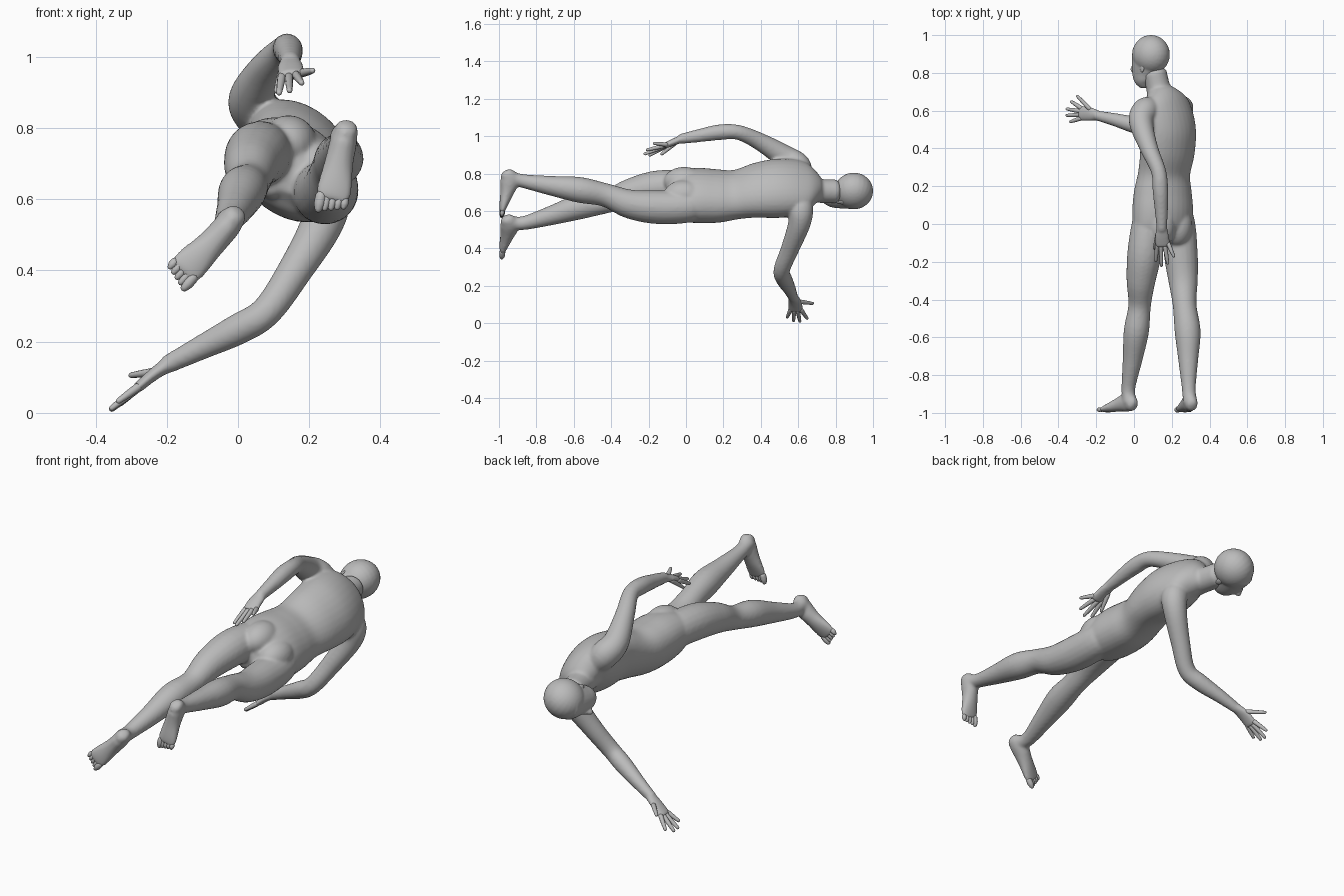
import bpy, bmesh, math
from mathutils import Vector, Matrix

skin = bpy.data.materials.new("grey_skin")
skin.diffuse_color = (0.5, 0.5, 0.5, 1)
Y = (0, 1, 0)


def catmull(pts, steps):
    """Smooth interpolation through rows of numbers."""
    rows = []
    for i in range(len(pts) - 1):
        a, b, c, d = (pts[max(i - 1, 0)], pts[i], pts[i + 1], pts[min(i + 2, len(pts) - 1)])
        for k in range(steps):
            t = k / steps
            rows.append([0.5 * (2 * q + (r - p) * t + (2 * p - 5 * q + 4 * r - s) * t * t
                                + (3 * q - p - 3 * r + s) * t ** 3)
                         for p, q, r, s in zip(a, b, c, d)])
    rows.append(list(pts[-1]))
    return rows


def loft(bm, pts, up=(0, 0, 1), steps=5, n=20, cap=0.5):
    """Tube through (x, y, z, half width, half height, twist in degrees)."""
    pts = [list(p) + [p[3]] * (len(p) == 4) for p in pts]
    pts = [p + [0] * (len(p) == 5) for p in pts]
    rows = catmull(pts, steps)
    cen = [Vector(r[:3]) for r in rows]
    rings = []
    for i, r in enumerate(rows):
        t = (cen[min(i + 1, len(cen) - 1)] - cen[max(i - 1, 0)]).normalized()
        side = t.cross(Vector(up)).normalized()
        rot = Matrix.Rotation(math.radians(r[5]), 3, t)
        side, nor = rot @ side, rot @ side.cross(t)
        rings.append([bm.verts.new(cen[i] + side * r[3] * math.cos(a) + nor * r[4] * math.sin(a))
                      for a in (2 * math.pi * k / n for k in range(n))])
    faces = []
    for p, q in zip(rings, rings[1:]):
        faces += [bm.faces.new((p[k], p[(k + 1) % n], q[(k + 1) % n], q[k])) for k in range(n)]
    # rounded end caps
    for ring, i, j in ((rings[0], 0, 1), (rings[-1], -1, -2)):
        d = (cen[i] - cen[j]).normalized() * min(rows[i][3:5])
        mid = [bm.verts.new(cen[i] + (v.co - cen[i]) * 0.7 + d * cap * 0.7) for v in ring]
        tip = bm.verts.new(cen[i] + d * cap)
        for k in range(n):
            m = (k + 1) % n
            faces.append(bm.faces.new((ring[k], ring[m], mid[m], mid[k])))
            faces.append(bm.faces.new((mid[k], mid[m], tip)))
    bmesh.ops.recalc_face_normals(bm, faces=faces)


def ball(bm, c, r, turn=0):
    """Ellipsoid; turn spins it about the body axis (y)."""
    m = (Matrix.Translation(c) @ Matrix.Rotation(math.radians(turn), 4, 'Y')
         @ Matrix.Diagonal((*r, 1)))
    bmesh.ops.create_uvsphere(bm, u_segments=24, v_segments=16, radius=1, matrix=m)


def finish(name, bm, voxel=None, smooth=4):
    me = bpy.data.meshes.new(name)
    bm.to_mesh(me)
    bm.free()
    me.materials.append(skin)
    ob = bpy.data.objects.new(name, me)
    bpy.context.collection.objects.link(ob)
    for p in me.polygons:
        p.use_smooth = True
    if voxel:
        rm = ob.modifiers.new("blend", 'REMESH')
        rm.mode, rm.voxel_size, rm.use_smooth_shade = 'VOXEL', voxel, True
        sm = ob.modifiers.new("relax", 'SMOOTH')
        sm.factor, sm.iterations = 0.5, smooth


# ---- body: torso, neck, limbs, feet and palms blended into one skin
body = bmesh.new()
loft(body, [(.15, -.07, .68, .12, .085, 36), (.15, -.03, .68, .168, .115, 36),
            (.152, .06, .683, .176, .13, 36), (.153, .17, .68, .168, .125, 38),
            (.16, .27, .688, .155, .112, 42), (.177, .38, .71, .168, .12, 47),
            (.178, .48, .72, .177, .128, 49), (.17, .57, .727, .174, .117, 49),
            (.162, .64, .727, .157, .095, 49), (.145, .695, .717, .092, .07, 49)], n=32)
for c in ((.230, -.01, .685), (.142, -.01, .756)):          # buttocks
    ball(body, c, (.08, .11, .08))
ball(body, (.095, -.06, .635), (.035, .045, .035))           # groin
loft(body, [(.145, .63, .73, .09), (.133, .70, .709, .066), (.11, .80, .705, .064)])   # neck

loft(body, [(.09, .10, .72, .06), (.077, .02, .728, .084), (.056, -.15, .726, .091),
            (.037, -.3, .695, .077), (.03, -.43, .647, .06), (.012, -.57, .622, .067),
            (-.008, -.72, .576, .052), (-.03, -.87, .535, .037),
            (-.022, -.945, .54, .038)])                                               # left leg
loft(body, [(.21, .10, .65, .06), (.235, .02, .625, .085), (.247, -.15, .62, .09),
            (.26, -.3, .637, .078), (.268, -.43, .685, .063), (.284, -.57, .713, .069),
            (.287, -.72, .735, .053), (.29, -.87, .76, .037), (.297, -.945, .778, .038)])  # right leg
loft(body, [(-.005, -.96, .56, .031, .036), (-.03, -.943, .525, .038, .052),
            (-.08, -.957, .47, .041, .037), (-.13, -.975, .42, .05, .023),
            (-.155, -.983, .395, .047, .014)], up=Y)                                  # left foot
loft(body, [(.307, -.96, .803, .031, .036), (.297, -.943, .765, .038, .052),
            (.283, -.957, .70, .041, .037), (.272, -.975, .635, .05, .023),
            (.264, -.983, .60, .047, .014)], up=Y)                                    # right foot
loft(body, [(.10, .61, .79, .062), (.058, .598, .84, .07), (.038, .535, .885, .064),
            (.08, .40, .968, .048), (.13, .28, 1.02, .04), (.14, .18, 1.021, .042),
            (.145, .07, 1.003, .035), (.147, -.03, .985, .027)])                      # left arm
loft(body, [(.205, .605, .67, .06), (.246, .613, .61, .068), (.235, .605, .53, .06),
            (.16, .557, .40, .049), (.08, .512, .285, .044), (0, .525, .235, .044),
            (-.1, .552, .185, .035), (-.2, .575, .135, .026)], up=Y)                  # right arm
loft(body, [(.147, -.01, .988, .028, .022), (.148, -.06, .972, .038, .019),
            (.152, -.115, .948, .04, .016)])                                          # left palm
loft(body, [(-.19, .573, .14, .023, .027), (-.235, .583, .11, .018, .038),
            (-.285, .586, .068, .015, .04)], up=Y)                                    # right palm
finish("body", body, 0.0075, 9)

# ---- head: skull, face from chin to brow, nose
TURN = -38
head = bmesh.new()
ball(head, (.09, .897, .707), (.103, .104, .095), TURN)
loft(head, [(.056, .735, .68, .036, .035, TURN), (.054, .76, .68, .058, .052, TURN),
            (.058, .80, .682, .073, .064, TURN), (.069, .85, .691, .088, .076, TURN),
            (.082, .90, .70, .099, .086, TURN)], n=24)
loft(head, [(.004, .855, .638, .008), (-.004, .832, .632, .01), (-.006, .815, .63, .013),
            (.012, .805, .645, .01)])
ball(head, (.012, .772, .645), (.008, .012, .018), TURN)     # lips
finish("head", head, 0.006, 6)

# ---- ears
ears = bmesh.new()
for k in (-1, 1):
    ball(ears, (.086 + k * .043, .833, .70 - k * .054), (.016, .03, .008), TURN + k * 12)
finish("ears", ears)


# ---- fingers and toes
def digits(name, rows, r, up):
    bm = bmesh.new()
    for base, tip in rows:
        a, b = Vector(base), Vector(tip)
        loft(bm, [(*a, r * 1.15), (*a.lerp(b, .5), r), (*a.lerp(b, .93), r * .75)],
             up=up, steps=3, n=10, cap=.9)
    finish(name, bm)


digits("left_hand_fingers", [
    ((.125, -.055, .965), (.107, -.135, .90)),
    ((.123, -.11, .945), (.115, -.20, .895)),
    ((.143, -.115, .945), (.145, -.228, .902)),
    ((.163, -.115, .949), (.18, -.215, .925)),
    ((.182, -.105, .955), (.212, -.175, .962))], .0105, (0, 0, 1))
digits("right_hand_fingers", [
    ((-.235, .61, .115), (-.305, .682, .105)),
    ((-.28, .614, .073), (-.335, .65, .022)),
    ((-.285, .597, .067), (-.36, .61, .006)),
    ((-.285, .578, .067), (-.36, .575, .009)),
    ((-.28, .56, .073), (-.34, .54, .03))], .0105, Y)


def toes(name, ball_pos, forward, flip):
    c, f = Vector(ball_pos), Vector(forward).normalized()
    side = f.cross(Vector(Y)) * flip
    bm = bmesh.new()
    for k in range(5):
        r = .0155 if k == 0 else .0115
        a = c + side * (.032 - k * .017)
        b = a + f * (.04 - k * .005) - Vector(Y) * .004
        loft(bm, [(*a, r), (*a.lerp(b, .6), r), (*b, r * .7)], up=Y, steps=3, n=10, cap=.9)
    finish(name, bm)


toes("left_toes", (-.15, -.981, .402), (-.63, 0, -.75), 1)
toes("right_toes", (.265, -.981, .605), (-.2, 0, -.98), -1)
